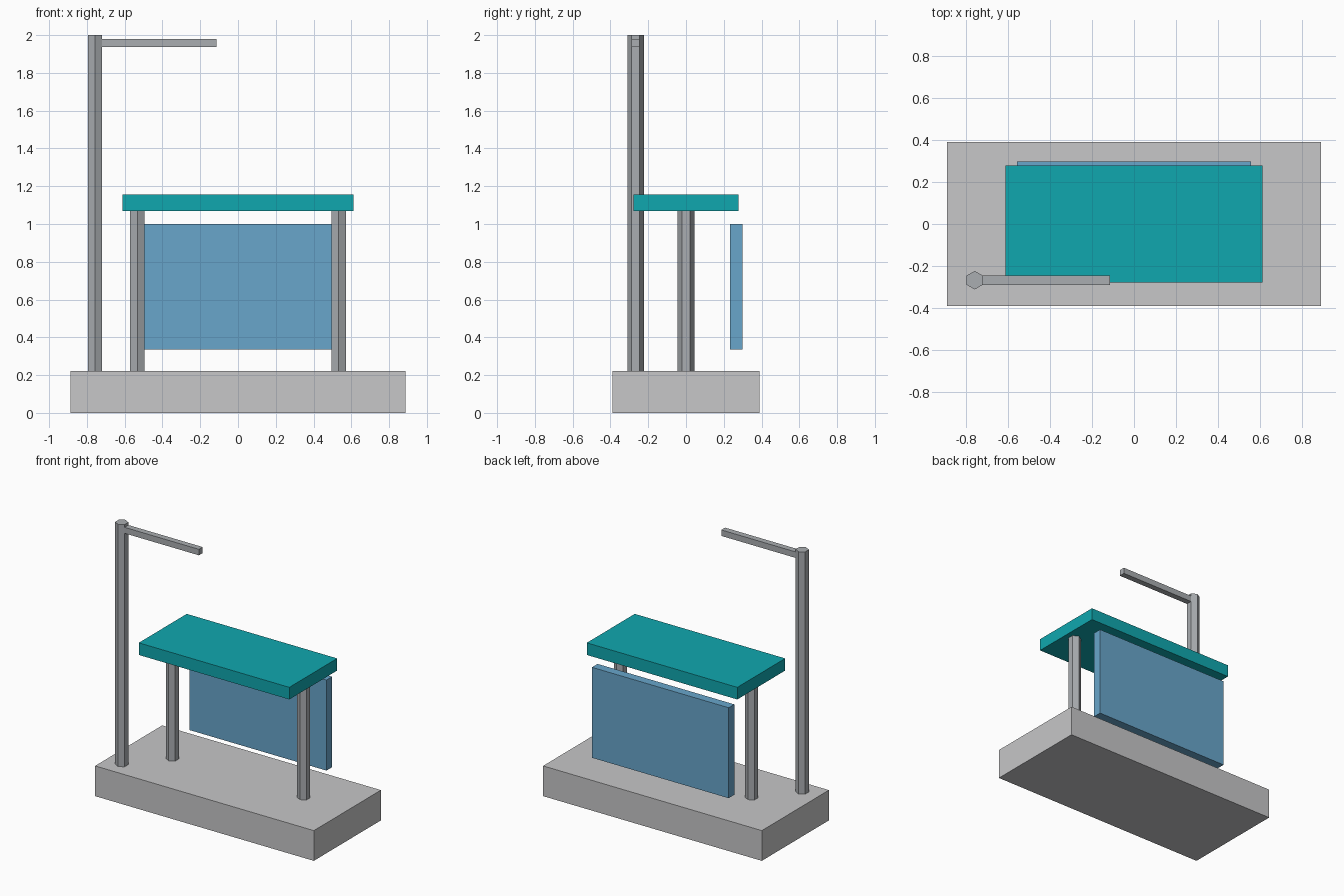
import bpy

if "Cube" in bpy.data.objects:
    bpy.data.objects.remove(bpy.data.objects["Cube"], do_unlink=True)


def make_material(name, rgb):
    mat = bpy.data.materials.new(name)
    mat.use_nodes = True
    color = (*rgb, 1.0)
    mat.diffuse_color = color
    mat.node_tree.nodes["Principled BSDF"].inputs["Base Color"].default_value = color
    return mat


concrete = make_material("concrete grey", (0.57, 0.57, 0.58))
metal = make_material("metal grey", (0.40, 0.42, 0.44))
teal = make_material("teal", (0.005, 0.39, 0.43))
glass = make_material("glass blue", (0.14, 0.38, 0.60))


def finish(name, mat):
    obj = bpy.context.object
    obj.name = name
    obj.data.name = name
    obj.data.materials.append(mat)
    return obj


def box(name, low, high, mat):
    """Axis-aligned box between two corners."""
    center = [(a + b) / 2 for a, b in zip(low, high)]
    bpy.ops.mesh.primitive_cube_add(size=1, location=center)
    bpy.context.object.scale = [b - a for a, b in zip(low, high)]
    bpy.ops.object.transform_apply(location=False, rotation=False, scale=True)
    return finish(name, mat)


def hex_post(name, x, y, bottom, top, mat):
    """Upright six-sided post with corners facing front and back."""
    bpy.ops.mesh.primitive_cylinder_add(
        vertices=6, radius=0.044, depth=top - bottom,
        location=(x, y, (bottom + top) / 2))
    return finish(name, mat)


BASE_TOP = 0.222
ROOF_BOTTOM = 1.068

# Platform
box("platform", (-0.888, -0.389, 0), (0.888, 0.389, BASE_TOP), concrete)

# Shelter roof on two posts
box("roof", (-0.611, -0.278, ROOF_BOTTOM), (0.611, 0.278, 1.157), teal)
for side, label in ((1, "left"), (-1, "right")):
    hex_post(label + "_roof_post", side * 0.533, 0, BASE_TOP, ROOF_BOTTOM, metal)

# Back panel
box("back_panel", (-0.555, 0.233, 0.336), (0.555, 0.298, 1.0), glass)

# Lamp pole with its arm
POLE_X, POLE_Y = -0.757, -0.267
hex_post("lamp_pole", POLE_X, POLE_Y, BASE_TOP, 2.0, metal)
box("lamp_arm", (POLE_X + 0.03, POLE_Y - 0.022, 1.936),
    (-0.115, POLE_Y + 0.022, 1.98), metal)
